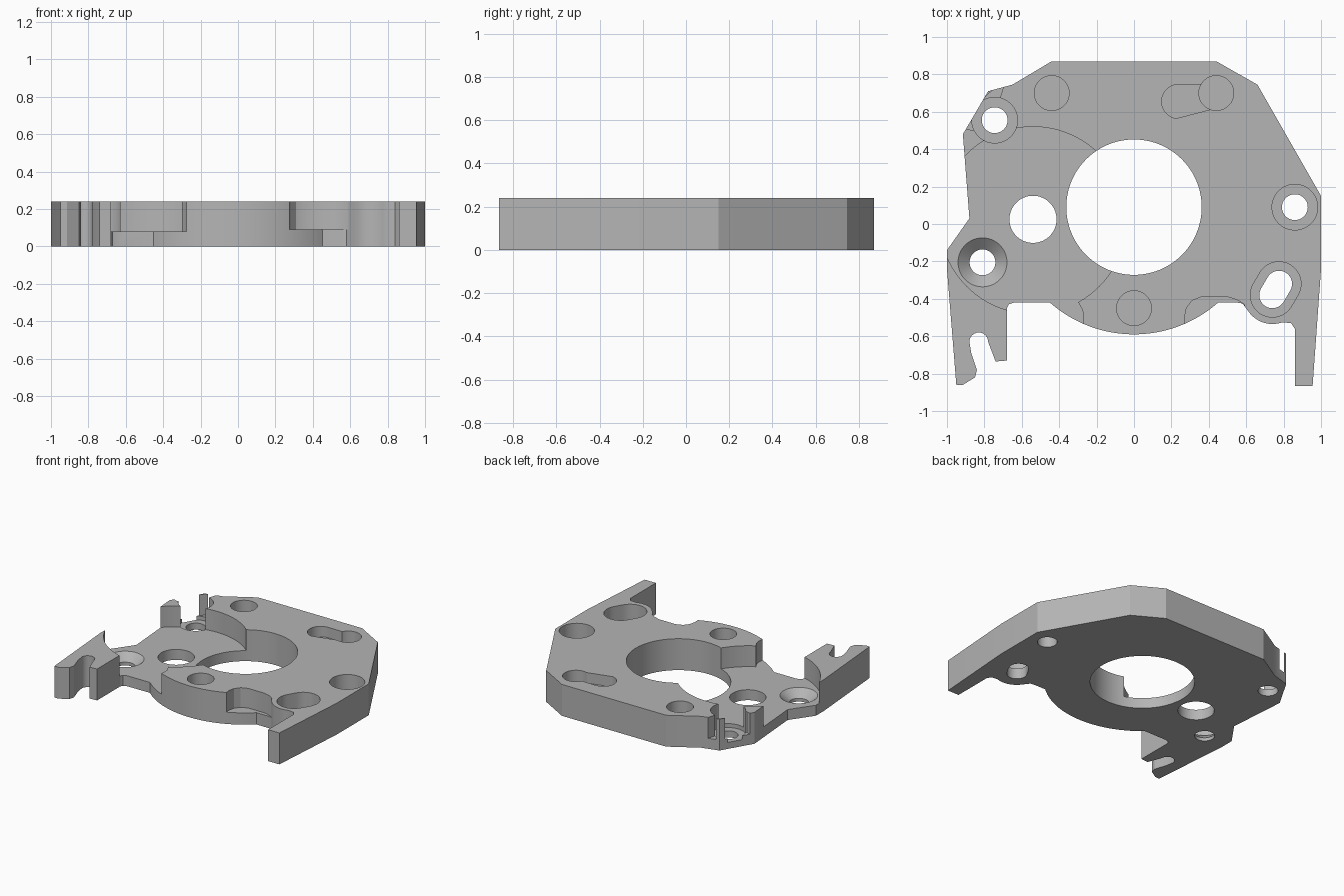
import bpy, bmesh, math

cube = bpy.data.objects.get("Cube")
if cube:
    bpy.data.objects.remove(cube, do_unlink=True)

TOP, FLOOR, OVER = 0.24, 0.08, 0.3

grey = bpy.data.materials.new("grey metal")
grey.use_nodes = True
colour = (0.46, 0.46, 0.46, 1)
grey.diffuse_color = colour
grey.node_tree.nodes["Principled BSDF"].inputs["Base Color"].default_value = colour


def arc(cx, cy, r, a0, a1, n=24):
    angles = [math.radians(a0 + (a1 - a0) * i / n) for i in range(n + 1)]
    return [(cx + r * math.cos(a), cy + r * math.sin(a)) for a in angles]


def circle(cx, cy, r, n=64):
    return arc(cx, cy, r, 0, 360, n)[:-1]


def capsule(p, q, r):
    a = math.degrees(math.atan2(q[1] - p[1], q[0] - p[0]))
    return arc(*q, r, a - 90, a + 90) + arc(*p, r, a + 90, a + 270)


def prism(name, low, z0, z1, high=None):
    """Solid between two outlines with the same number of points."""
    high = high or low
    bm = bmesh.new()
    a = [bm.verts.new((x, y, z0)) for x, y in low]
    b = [bm.verts.new((x, y, z1)) for x, y in high]
    n = len(a)
    bm.faces.new(a[::-1])
    bm.faces.new(b)
    for i in range(n):
        j = (i + 1) % n
        bm.faces.new((a[i], a[j], b[j], b[i]))
    bmesh.ops.recalc_face_normals(bm, faces=bm.faces)
    mesh = bpy.data.meshes.new(name)
    bm.to_mesh(mesh)
    bm.free()
    mesh.materials.append(grey)
    ob = bpy.data.objects.new(name, mesh)
    bpy.context.collection.objects.link(ob)
    return ob


def cut(outline, z0, z1=OVER, high=None):
    cutter = prism("cutter", outline, z0, z1, high)
    cutter.hide_render = True
    mod = plate.modifiers.new("cut", 'BOOLEAN')
    mod.operation = 'DIFFERENCE'
    mod.solver = 'EXACT'
    mod.object = cutter
    bpy.context.view_layer.objects.active = plate
    bpy.ops.object.modifier_apply(modifier=mod.name)
    bpy.data.objects.remove(cutter, do_unlink=True)


# Plate outline: back and right edge, right arm, slot lobe, front arc, hooked left arm
outline = [(-0.65, 0.745), (-0.44, 0.87), (0.44, 0.87), (0.66, 0.745), (1, 0.15),
           (1, -0.24), (0.955, -0.865), (0.86, -0.865), (0.86, -0.56), (0.84, -0.53)]
outline += arc(0.74, -0.38, 0.155, -70, -140, 8)
outline += [(0.58, -0.425), (0.55, -0.42)]
outline += arc(0, 0.09, 0.68, -48.5, -131.5, 40)
outline += [(-0.64, -0.42), (-0.67, -0.43), (-0.68, -0.45), (-0.68, -0.73), (-0.74, -0.735)]
outline += arc(-0.83, -0.63, 0.05, 0, 180, 12)
outline += [(-0.87, -0.69), (-0.84, -0.78), (-0.85, -0.82), (-0.915, -0.86), (-0.95, -0.86),
            (-1, -0.24), (-1, -0.14), (-0.88, 0.03), (-0.915, 0.48), (-0.78, 0.71)]
plate = prism("mounting_plate", outline, 0, TOP)

# Sunken round area on the left, with its front outlet
cut(circle(-0.54, 0.02, 0.5, 96), FLOOR)
cut([(-0.6, -0.38), (-0.34, -0.38), (-0.3, -0.415), (-0.275, -0.46),
     (-0.27, -0.5), (-0.285, -0.62), (-0.6, -0.62)], FLOOR)

# Stepped ledge at the front right
cut([(0.285, -0.62), (0.27, -0.5), (0.28, -0.45), (0.31, -0.41), (0.36, -0.39),
     (0.5, -0.39), (0.55, -0.405), (0.59, -0.43), (0.59, -0.62)], 0.09)

# Open corner between the two posts at the back left
cut([(-0.685, 0.78), (-0.72, 0.66), (-0.75, 0.55), (-0.865, 0.5), (-0.96, 0.53)], FLOOR)

# Centre bore and side bore
cut(circle(0, 0.09, 0.362, 96), -0.1)
cut(circle(-0.54, 0.025, 0.126), -0.1)

# Counterbored screw holes
for x, y, depth in ((0.86, 0.09, FLOOR), (-0.745, 0.555, 0.05)):
    cut(circle(x, y, 0.122), depth)
    cut(circle(x, y, 0.069), -0.1)

# Countersunk screw hole
cut(circle(-0.81, -0.205, 0.132), FLOOR)
cut(circle(-0.81, -0.205, 0.069), 0.025, FLOOR + 0.001, circle(-0.81, -0.205, 0.132))
cut(circle(-0.81, -0.205, 0.069), -0.1)

# Adjustment slot
cut(capsule((0.74, -0.38), (0.775, -0.32), 0.118), FLOOR)
cut(capsule((0.74, -0.38), (0.775, -0.32), 0.07), -0.1)

# Blind pin holes and the shallow groove
for x, y in ((-0.44, 0.7), (0.44, 0.7), (0, -0.45)):
    cut(circle(x, y, 0.093), FLOOR)
cut(arc(0.24, 0.655, 0.092, 90, 260) + [(0.42, 0.615), (0.44, 0.7), (0.38, 0.745)], 0.16)

# Smooth curved walls, keep edges crisp
bpy.ops.object.select_all(action='DESELECT')
plate.select_set(True)
bpy.context.view_layer.objects.active = plate
bpy.ops.object.shade_smooth_by_angle(angle=math.radians(25))
